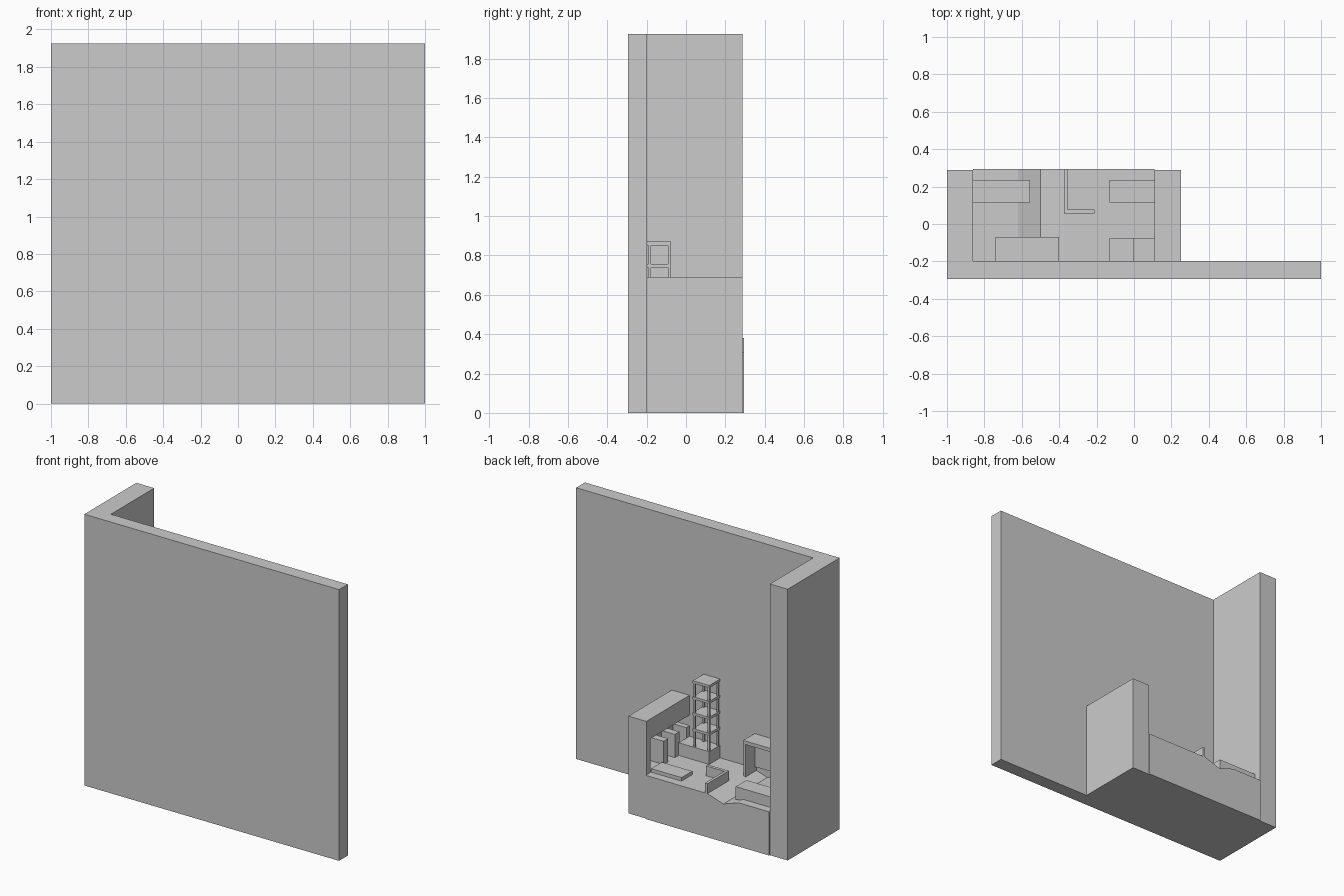
import bpy, bmesh

old = bpy.data.objects.get("Cube")
if old:
    bpy.data.objects.remove(old, do_unlink=True)

grey = bpy.data.materials.new("plain_grey")
grey.use_nodes = True
colour = (0.6, 0.6, 0.6, 1)
grey.diffuse_color = colour
grey.node_tree.nodes["Principled BSDF"].inputs["Base Color"].default_value = colour


def finish(name, bm):
    bmesh.ops.recalc_face_normals(bm, faces=bm.faces)
    mesh = bpy.data.meshes.new(name)
    bm.to_mesh(mesh)
    bm.free()
    mesh.materials.append(grey)
    ob = bpy.data.objects.new(name, mesh)
    bpy.context.collection.objects.link(ob)
    return ob


def box(name, x, y, z):
    """Box from (min, max) pairs on each axis."""
    bm = bmesh.new()
    bmesh.ops.create_cube(bm, size=1)
    for v in bm.verts:
        v.co = [r[0] if c < 0 else r[1] for r, c in zip((x, y, z), v.co)]
    return finish(name, bm)


def extrude(name, outline, axis, low, high):
    """Closed outline pushed along y (axis 1) or z (axis 2)."""
    bm = bmesh.new()
    place = (lambda a, b: (a, low, b)) if axis == 1 else (lambda a, b: (a, b, low))
    face = bm.faces.new([bm.verts.new(place(a, b)) for a, b in outline])
    new = bmesh.ops.extrude_face_region(bm, geom=[face])["geom"]
    for v in new:
        if isinstance(v, bmesh.types.BMVert):
            v.co[axis] = high
    return finish(name, bm)


FLOOR = 0.31
WALL = -0.197

# Tall walls
box("front_wall", (-1, 1), (-0.295, WALL), (0, 1.925))
box("side_wall", (-1, -0.86), (WALL, 0.288), (0, 1.925))

# Floor with a shallow dip between two slopes
extrude("floor_base", [(-0.86, 0), (0.11, 0), (0.11, FLOOR), (-0.375, FLOOR),
                       (-0.5, 0.27), (-0.62, FLOOR), (-0.86, FLOOR)], 1, WALL, 0.295)

# Low block with a recess on its inner side
box("low_block_bottom", (0.11, 0.25), (WALL, 0.288), (0, FLOOR))
box("low_block_top", (0.11, 0.25), (WALL, 0.288), (0.55, 0.69))
box("low_block_outer", (0.215, 0.25), (WALL, 0.288), (FLOOR, 0.55))
box("low_block_end", (0.11, 0.215), (0.24, 0.288), (FLOOR, 0.55))
for i in range(3):
    y = 0.094 - i * 0.127
    box(f"recess_divider_{i + 1}", (0.11, 0.215), (max(y - 0.05, WALL), y), (FLOOR, 0.475))

# Benches
box("low_bench", (-0.13, 0.11), (0.115, 0.235), (FLOOR, 0.335))
box("side_bench", (-0.86, -0.555), (0.115, 0.235), (0.295, 0.385))

# Corner railing
extrude("railing", [(-0.375, 0.055), (-0.21, 0.055), (-0.21, 0.077), (-0.355, 0.077),
                    (-0.355, 0.295), (-0.375, 0.295)], 2, 0.3, 0.38)

# Shelf unit on a cabinet
box("cabinet", (-0.13, 0.11), (WALL, -0.075), (FLOOR, 0.4))
for i in range(4):
    top = 0.87 - i * 0.113
    box(f"shelf_{i + 1}", (-0.13, 0), (WALL, -0.075), (top - 0.018, top))
for i, x in enumerate((-0.128, -0.016)):
    for j, y in enumerate((-0.19, -0.092)):
        box(f"shelf_post_{i}_{j}", (x, x + 0.014), (y, y + 0.012), (0.4, 0.86))

# Desk
box("desk_top", (-0.74, -0.4), (WALL, -0.07), (0.53, 0.555))
for side, x in (("left", -0.415), ("right", -0.74)):
    box(f"desk_{side}_leg", (x, x + 0.015), (WALL, -0.075), (0.29, 0.53))
box("desk_back", (-0.725, -0.415), (WALL, -0.18), (0.33, 0.53))
